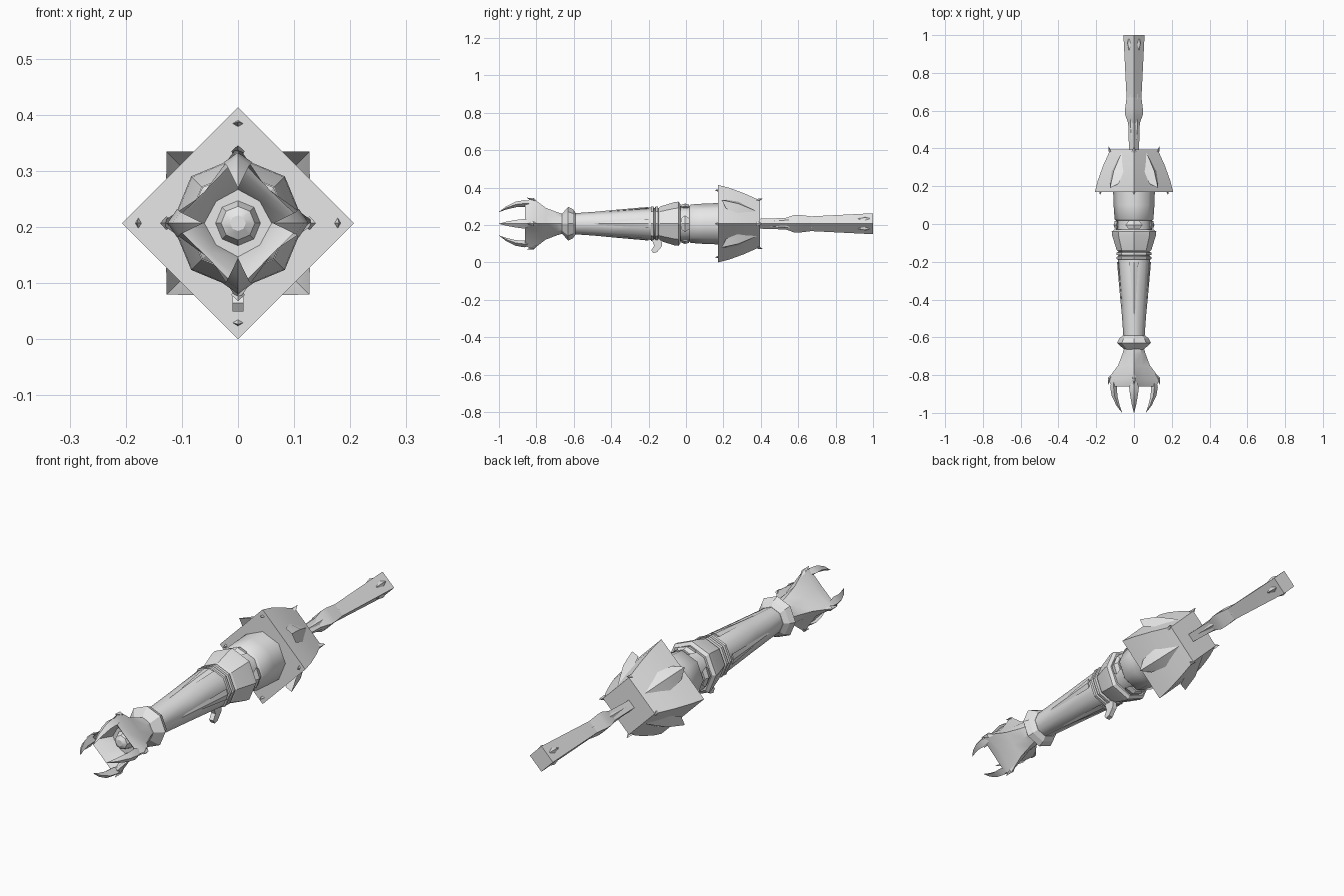
import bpy, bmesh, math

if "Cube" in bpy.data.objects:
    bpy.data.objects.remove(bpy.data.objects["Cube"])

CZ = 0.207                      # height of the long axis
S = math.sqrt(0.5)
AXES = [i * math.pi / 2 for i in range(4)]
DIAGS = [a + math.pi / 4 for a in AXES]

grey = bpy.data.materials.new("light_grey")
grey.diffuse_color = (0.8, 0.8, 0.8, 1)
grey.use_nodes = True
grey.node_tree.nodes["Principled BSDF"].inputs["Base Color"].default_value = grey.diffuse_color


def finish(name, bm, angle=40):
    bmesh.ops.recalc_face_normals(bm, faces=bm.faces)
    me = bpy.data.meshes.new(name)
    bm.to_mesh(me)
    bm.free()
    me.materials.append(grey)
    ob = bpy.data.objects.new(name, me)
    bpy.context.collection.objects.link(ob)
    bpy.ops.object.select_all(action='DESELECT')
    ob.select_set(True)
    bpy.context.view_layer.objects.active = ob
    bpy.ops.object.shade_smooth_by_angle(angle=math.radians(angle))
    return ob


def place(t, y, r, a):
    """Sideways t, along y, outward r, turned by a around the long axis."""
    return (r * math.cos(a) - t * math.sin(a), y,
            CZ + r * math.sin(a) + t * math.cos(a))


def loft(name, stations, angle=40, cap=True):
    """Eight-point rings; each station is y, radius on axes, radius on diagonals."""
    bm = bmesh.new()
    rings = []
    for y, ra, rd in stations:
        rings.append([bm.verts.new(place(0, y, rd if i % 2 else ra, i * math.pi / 4))
                      for i in range(8)])
    for p, q in zip(rings, rings[1:]):
        for i in range(8):
            j = (i + 1) % 8
            bm.faces.new((p[i], p[j], q[j], q[i]))
    if cap:
        bm.faces.new(rings[0])
        bm.faces.new(rings[-1])
    return finish(name, bm, angle)


def rounded(pts):
    return [(y, r, r) for y, r in pts]


def diamond(pts):
    return [(y, r, r * S) for y, r in pts]


def blades(name, path, angles, angle=30):
    """Diamond-section tapering blades; path holds y, radius, half width, half depth."""
    bm = bmesh.new()
    for a in angles:
        rings = []
        for y, r, w, d in path:
            rings.append([bm.verts.new(place(t, y, r + o, a))
                          for t, o in ((w, 0), (0, d), (-w, 0), (0, -d))])
        for p, q in zip(rings, rings[1:]):
            for i in range(4):
                j = (i + 1) % 4
                bm.faces.new((p[i], p[j], q[j], q[i]))
        bm.faces.new(rings[0])
        bm.faces.new(rings[-1])
    bmesh.ops.remove_doubles(bm, verts=bm.verts, dist=0.0003)
    return finish(name, bm, angle)


# Flared star-shaped head with a hollow front
loft("head", [(-0.65, 0.05, 0.05), (-0.69, 0.062, 0.055), (-0.75, 0.085, 0.062),
              (-0.82, 0.138, 0.078), (-0.86, 0.118, 0.082), (-0.85, 0.10, 0.072),
              (-0.78, 0.06, 0.055)], 35)
loft("head_core", rounded([(-0.78, 0.04), (-0.81, 0.03), (-0.82, 0.014)]), 30)

# Four curved front claws and the small thorns at their roots
blades("claws", [(-0.82, 0.108, 0.008, 0.008), (-0.865, 0.108, 0.026, 0.018),
                 (-0.91, 0.103, 0.02, 0.015), (-0.96, 0.085, 0.011, 0.009),
                 (-1.0, 0.063, 0.0005, 0.0005)], AXES)
blades("claw_thorns", [(-0.79, 0.11, 0.002, 0.002), (-0.815, 0.128, 0.012, 0.01),
                       (-0.85, 0.138, 0.001, 0.001)], AXES)

# Pinched collar behind the head
loft("front_collar", rounded([(-0.665, 0.05), (-0.655, 0.062), (-0.63, 0.09),
                              (-0.605, 0.078), (-0.59, 0.058)]), 25)

# Tapering barrel with long ridges
loft("barrel", rounded([(-0.60, 0.056), (-0.40, 0.07), (-0.19, 0.086), (-0.14, 0.08)]), 50)
blades("barrel_ridges", [(-0.55, 0.057, 0.001, 0.001), (-0.36, 0.07, 0.012, 0.006),
                         (-0.20, 0.084, 0.024, 0.006)], AXES)

# Twin rings and the middle cup
for n, y in (("ring_front", -0.18), ("ring_rear", -0.157)):
    loft(n, rounded([(y - 0.009, 0.084), (y - 0.006, 0.092), (y + 0.006, 0.092),
                     (y + 0.009, 0.084)]), 30)
loft("middle_cup", rounded([(-0.148, 0.08), (-0.138, 0.092), (-0.06, 0.116),
                            (-0.04, 0.118), (-0.03, 0.104)]), 25)

# Recessed neck, plates and rear body
loft("neck", rounded([(-0.035, 0.094), (0.025, 0.094)]), 50)
blades("neck_plates", [(-0.025, 0.09, 0.03, 0.012), (-0.005, 0.092, 0.045, 0.016),
                       (0.015, 0.09, 0.03, 0.012)], AXES)
loft("rear_body", rounded([(0.018, 0.095), (0.026, 0.103), (0.10, 0.108),
                           (0.19, 0.111)]), 50)

# Square shroud set on its corner
loft("shroud", diamond([(0.17, 0.207), (0.23, 0.192), (0.31, 0.163), (0.395, 0.125)]), 35)
blades("shroud_front_spikes", [(0.18, 0.176, 0.015, 0.009), (0.155, 0.18, 0.0005, 0.0005)],
       AXES)
blades("shroud_rear_spikes", [(0.365, 0.122, 0.002, 0.002), (0.385, 0.126, 0.012, 0.008),
                              (0.41, 0.134, 0.0005, 0.0005)], AXES)

# Flared petals on the four shroud faces
bm = bmesh.new()
for a in DIAGS:
    tip = bm.verts.new(place(0, 0.19, 0.18, a))
    ridge = bm.verts.new(place(0, 0.28, 0.152, a))
    root = bm.verts.new(place(0, 0.385, 0.09, a))
    for s in (1, -1):
        front = bm.verts.new(place(s * 0.034, 0.215, 0.147, a))
        wide = bm.verts.new(place(s * 0.045, 0.28, 0.122, a))
        bm.faces.new((tip, ridge, front))
        bm.faces.new((front, ridge, wide))
        bm.faces.new((wide, ridge, root))
finish("shroud_petals", bm, 30)

# Rear shaft with a cuff, a long ridge and end studs
loft("shaft", diamond([(0.38, 0.026), (0.57, 0.032), (0.64, 0.038), (1.0, 0.056)]), 35)
loft("shaft_cuff", diamond([(0.53, 0.03), (0.58, 0.047), (0.61, 0.047), (0.68, 0.038)]), 25)
blades("shaft_studs", [(0.92, 0.036, 0.003, 0.002), (0.955, 0.038, 0.013, 0.009),
                       (0.98, 0.038, 0.004, 0.003)], DIAGS)
blades("shaft_ridges", [(0.44, 0.018, 0.002, 0.002), (0.55, 0.022, 0.012, 0.006),
                        (0.72, 0.028, 0.001, 0.001)], DIAGS)

# Drooping catch under the rings
outline = [(-0.185, 0.125), (-0.17, 0.09), (-0.185, 0.065), (-0.175, 0.05),
           (-0.155, 0.055), (-0.13, 0.085), (-0.125, 0.13)]
bm = bmesh.new()
face = bm.faces.new([bm.verts.new((-0.01, y, z)) for y, z in outline])
ext = bmesh.ops.extrude_face_region(bm, geom=[face], use_keep_orig=True)
for v in (g for g in ext["geom"] if isinstance(g, bmesh.types.BMVert)):
    v.co.x = 0.01
finish("lower_catch", bm, 30)
